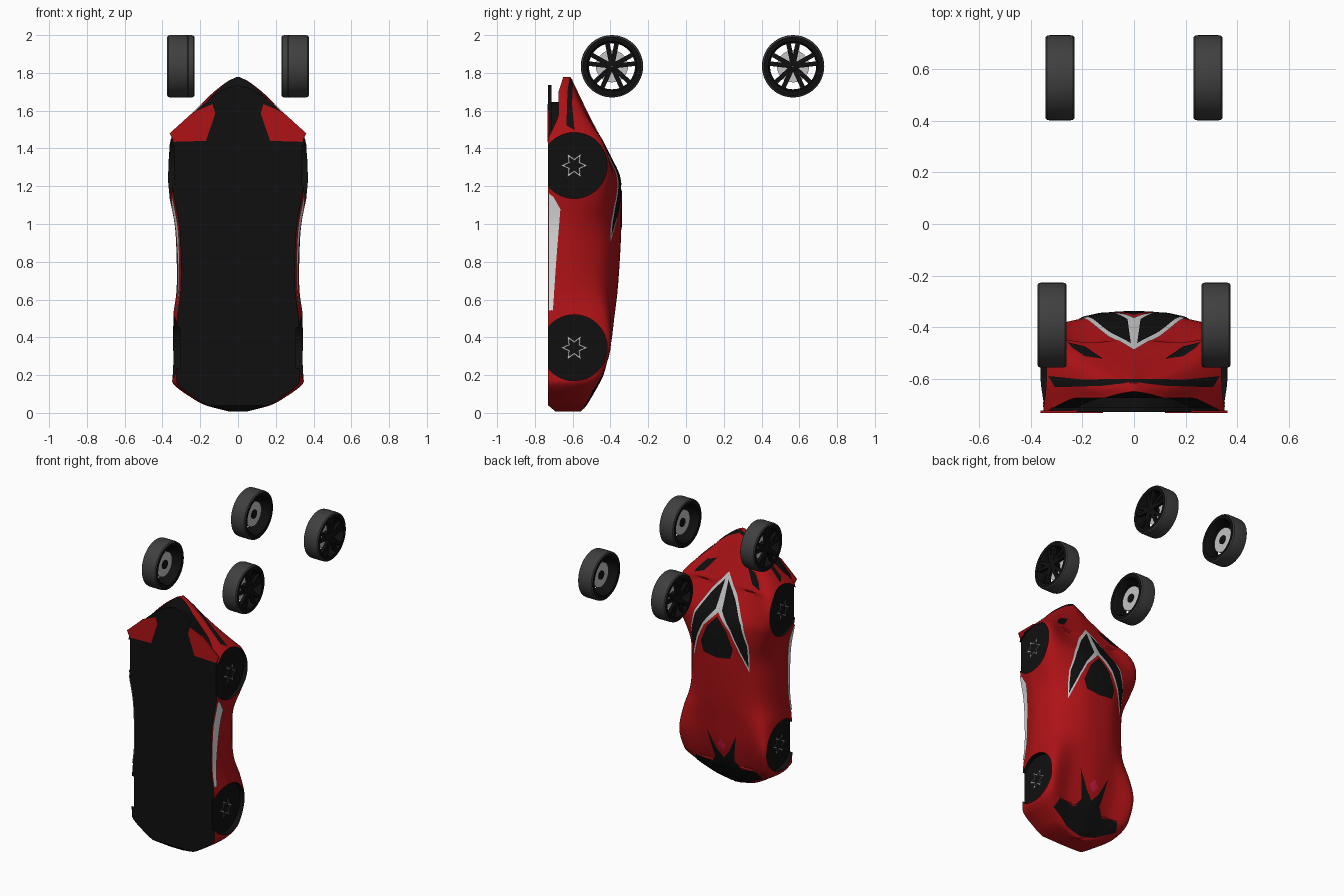
import bpy, bmesh, math
from mathutils import Vector, Matrix
from mathutils.bvhtree import BVHTree

if "Cube" in bpy.data.objects:
    bpy.data.objects.remove(bpy.data.objects["Cube"])


def material(name, r, g, b):
    m = bpy.data.materials.new(name)
    m.diffuse_color = (r, g, b, 1)
    m.use_nodes = True
    m.node_tree.nodes["Principled BSDF"].inputs["Base Color"].default_value = m.diffuse_color
    return m


RED = material("body red", .42, .006, .008)
BLACK = material("black", .005, .005, .005)
TREAD = material("tyre grey", .05, .05, .05)
SILVER = material("silver", .55, .55, .55)
WHITE = material("skirt white", .72, .72, .72)
PINK = material("lamp crimson", .6, .01, .06)


def finish(bm, name, mats, angle=35):
    me = bpy.data.meshes.new(name)
    bm.to_mesh(me)
    bm.free()
    ob = bpy.data.objects.new(name, me)
    bpy.context.collection.objects.link(ob)
    for m in mats:
        me.materials.append(m)
    smooth(ob, angle)
    return ob


def smooth(ob, angle=35):
    bpy.ops.object.select_all(action='DESELECT')
    ob.select_set(True)
    bpy.context.view_layer.objects.active = ob
    bpy.ops.object.shade_smooth_by_angle(angle=math.radians(angle))


# Body stations, tail to nose: z, widest half width, shoulder half width, shoulder y, roof y
ST = [(.008, .05, .04, -.57, -.556), (.04, .17, .15, -.55, -.53), (.08, .245, .21, -.525, -.505),
      (.15, .34, .30, -.485, -.465), (.2, .35, .325, -.45, -.44), (.35, .35, .338, -.408, -.40),
      (.5, .345, .315, -.42, -.38), (.65, .325, .28, -.45, -.362), (.85, .325, .27, -.45, -.348),
      (1.0, .335, .28, -.45, -.342), (1.15, .365, .335, -.435, -.342), (1.25, .38, .365, -.42, -.352),
      (1.35, .38, .365, -.42, -.40), (1.44, .372, .34, -.45, -.445), (1.5, .325, .29, -.49, -.475),
      (1.6, .225, .2, -.55, -.525), (1.7, .125, .1, -.595, -.573), (1.755, .055, .045, -.615, -.60),
      (1.777, .01, .008, -.62, -.612)]


def station(i, t):
    """Smooth value of every column between stations i and i+1."""
    a, b = ST[i], ST[i + 1]
    p, n = ST[max(i - 1, 0)], ST[min(i + 2, len(ST) - 1)]
    h = b[0] - a[0]
    out = [a[0] + t * h]
    for k in range(1, 5):
        ma, mb = (b[k] - p[k]) / (b[0] - p[0]), (n[k] - a[k]) / (n[0] - a[0])
        out.append((2*t**3 - 3*t*t + 1)*a[k] + (t**3 - 2*t*t + t)*h*ma
                   + (3*t*t - 2*t**3)*b[k] + (t**3 - t*t)*h*mb)
    return out


def curve(pts, n):
    """Catmull-Rom through 2D points."""
    P = [Vector(p) for p in pts]
    P = [2*P[0] - P[1]] + P + [Vector((-P[-2].x, P[-2].y))]
    out = []
    for i in range(1, len(P) - 2):
        for k in range(n):
            t = k / n
            a, b, c, d = P[i-1:i+3]
            out.append(.5*(2*b + (c-a)*t + (2*a-5*b+4*c-d)*t*t + (3*b-a-3*c+d)*t**3))
    return out + [P[-2]]


def ring(z, wm, ws, ys, yt):
    yb = -.73 + .055 * min(1, max(0, (z - 1.45) / .12)) + .025 * max(0, (z - 1.7) / .077)
    if z < .04:
        yb += (.04 - z) * 1.2
    half = curve([(wm*.93, yb), (wm, yb + .48*(ys-yb)), (ws, ys),
                  (ws*.52, yt - .018 if yt > -.45 else yt - .008), (0, yt)], 7)
    return [(p.x, p.y, z) for p in half] + [(-p.x, p.y, z) for p in reversed(half[:-1])]


# Body shell with black underside
bm = bmesh.new()
rings = [ring(*station(i, k / 5)) for i in range(len(ST) - 1) for k in range(5)] + [ring(*ST[-1])]
rows = [[bm.verts.new(c) for c in r] for r in rings]
m = len(rows[0])
for a, b in zip(rows, rows[1:]):
    for j in range(m):
        f = bm.faces.new((a[j], a[(j+1) % m], b[(j+1) % m], b[j]))
        f.material_index = int(j == m - 1)
bm.faces.new(rows[0])
bm.faces.new(rows[-1])
bmesh.ops.recalc_face_normals(bm, faces=bm.faces)
surface = BVHTree.FromBMesh(bm)
body = finish(bm, "car_body", [RED, BLACK])

# Wheel wells cut into both sides
WELLS = [(.345, .308), (1.31, .338)]
for zc, x0 in WELLS:
    for s in (1, -1):
        bm = bmesh.new()
        bmesh.ops.create_cone(bm, cap_ends=True, segments=48, radius1=.175, radius2=.175, depth=.2,
                              matrix=Matrix.Translation((s*(x0+.1), -.592, zc)) @ Matrix.Rotation(math.pi/2, 4, 'Y'))
        for f in bm.faces:
            f.material_index = 1
        cutter = finish(bm, "well_cutter", [RED, BLACK])
        cutter.hide_render = True
        mod = body.modifiers.new("well", 'BOOLEAN')
        mod.operation, mod.solver, mod.object = 'DIFFERENCE', 'EXACT', cutter
        bpy.context.view_layer.objects.active = body
        bpy.ops.object.modifier_apply(modifier=mod.name)
        bpy.data.objects.remove(cutter)
smooth(body)


def patch(name, pts, axis, mat, off=.003, mirror=True):
    """Lay a flat outline onto the body, dropped along the given axis."""
    bm = bmesh.new()
    place = {'y': lambda u, v: (u, 0, v), 'z': lambda u, v: (u, v, 0), 'x': lambda u, v: (0, u, v)}[axis]
    bm.faces.new([bm.verts.new(place(*p)) for p in pts])
    bmesh.ops.triangulate(bm, faces=bm.faces[:])
    k = 'xyz'.index(axis)
    for ax in range(3):
        if ax != k:
            no = Vector([float(i == ax) for i in range(3)])
            for i in range(-40, 90):
                bmesh.ops.bisect_plane(bm, geom=bm.verts[:] + bm.edges[:] + bm.faces[:],
                                       plane_co=no * i * .02, plane_no=no) if \
                    min(v.co[ax] for v in bm.verts) < i*.02 < max(v.co[ax] for v in bm.verts) else None
    d = Vector([-float(i == k) for i in range(3)])
    lost = []
    for v in bm.verts:
        hit, no, _, _ = surface.ray_cast(v.co - 3*d, d)
        if hit:
            v.co = hit + no * off
        else:
            lost.append(v)
    bmesh.ops.delete(bm, geom=lost, context='VERTS')
    if mirror:
        twin = bmesh.ops.duplicate(bm, geom=bm.verts[:] + bm.edges[:] + bm.faces[:])["geom"]
        for v in twin:
            if isinstance(v, bmesh.types.BMVert):
                v.co.x *= -1
        bmesh.ops.reverse_faces(bm, faces=[f for f in twin if isinstance(f, bmesh.types.BMFace)])
    for f in bm.faces:
        f.normal_update()
    finish(bm, name, [mat])


# Windscreen, roof, lamps, grille, tail and side skirts
patch("window_frame", [(0, 1.53), (.10, 1.405), (.19, 1.25), (.226, 1.1), (.217, .9),
                       (.15, 1.08), (.10, 1.18), (0, 1.285)], 'y', SILVER)
patch("window_glass", [(.012, 1.485), (.095, 1.38), (.178, 1.24), (.217, 1.1), (.212, .94),
                       (.158, 1.09), (.108, 1.195), (.025, 1.30)], 'y', BLACK, .006)
patch("roof_panel", [(0, 1.26), (.075, 1.18), (.125, 1.06), (.105, .99), (0, .975)], 'y', BLACK)
patch("headlight", [(.12, -.525), (.19, -.478), (.26, -.46), (.235, -.485), (.19, -.515)], 'z', BLACK)
patch("grille_wing", [(0, -.603), (.2, -.603), (.33, -.59), (.305, -.632), (.12, -.628), (0, -.614)], 'z', BLACK)
patch("tail_panel", [(0, .02), (.12, .045), (.26, .12), (.24, .18), (.12, .16), (.075, .22),
                     (.115, .42), (.05, .29), (0, .23)], 'y', BLACK)
patch("tail_lamp", [(0, .285), (.035, .33), (0, .375)], 'y', PINK)
patch("side_skirt", [(-.727, 1.165), (-.70, 1.145), (-.663, 1.08), (-.685, .8), (-.703, .54), (-.727, .54)],
      'x', WHITE, .008)


def plate(name, outline, y0, y1, mat):
    """Flat plate in the x-z plane from y0 to y1."""
    bm = bmesh.new()
    f = bm.faces.new([bm.verts.new((x, y0, z)) for x, z in outline])
    ext = bmesh.ops.extrude_face_region(bm, geom=[f])["geom"]
    for v in ext:
        if isinstance(v, bmesh.types.BMVert):
            v.co.y = y1
    bmesh.ops.recalc_face_normals(bm, faces=bm.faces)
    finish(bm, name, [mat])


# Front splitter, intake and red lower corners
arc = [(.335, 1.44), (.315, 1.5), (.22, 1.60), (.13, 1.68), (.06, 1.72), (0, 1.735)]
full = arc + [(-x, z) for x, z in reversed(arc[:-1])]
plate("splitter", full, -.73, -.712, BLACK)
plate("intake", [(x*.93, z - .09) for x, z in full], -.72, -.65, BLACK)
for s in (1, -1):
    plate("lower_corner", [(s*x, z) for x, z in [(.135, 1.635), (.12, 1.585), (.17, 1.44), (.34, 1.435),
                                                 (.362, 1.48), (.24, 1.59)]], -.733, -.724, RED)

# Six-pointed outline stars as the inner hubs of the wells
for zc, x0 in WELLS:
    for s in (1, -1):
        bm = bmesh.new()
        loops = []
        for w in (1, .72):
            loops.append([bm.verts.new((s*(x0+.012), -.592 + r*w*math.cos(i*math.pi/6),
                                        zc + r*w*math.sin(i*math.pi/6)))
                          for i in range(12) for r in [.072 if i % 2 == 0 else .036]])
        for i in range(12):
            j = (i+1) % 12
            q = (loops[0][i], loops[0][j], loops[1][j], loops[1][i])
            bm.faces.new(q if s > 0 else q[::-1])
        finish(bm, "hub_star", [SILVER])


def lathe(bm, profile, mats, segs=48):
    """Spin a closed (x, r) profile about the x axis."""
    rows = [[bm.verts.new((x, r*math.cos(a), r*math.sin(a))) for x, r in profile]
            for a in (2*math.pi*i/segs for i in range(segs))]
    n = len(profile)
    for i in range(segs):
        a, b = rows[i], rows[(i+1) % segs]
        for j in range(n):
            k = (j+1) % n
            bm.faces.new((a[j], a[k], b[k], b[j])).material_index = mats(j)


def wheel(x, y, z):
    s = 1 if x > 0 else -1
    bm = bmesh.new()
    # tyre and rim barrel
    lathe(bm, [(-.056, .132), (-.057, .155), (-.051, .163), (-.04, .165), (.04, .165),
               (.051, .163), (.057, .155), (.056, .132), (.04, .122), (-.04, .122)],
          lambda j: 0 if 1 <= j <= 5 else 1)
    # brake disc
    lathe(bm, [(-.015, .01), (-.015, .085), (.0, .085), (.0, .01)], lambda j: 2)
    # hub
    lathe(bm, [(-.02, .002), (-.02, .03), (.05, .03), (.055, .02), (.055, .002)], lambda j: 1)
    # five pairs of spokes
    for i in range(5):
        for side in (-1, 1):
            mat = (Matrix.Rotation(i*2*math.pi/5 + side*.2, 4, 'X') @ Matrix.Translation((.042, 0, .075))
                   @ Matrix.Diagonal((.02, .024, .108, 1)))
            for v in bmesh.ops.create_cube(bm, size=1, matrix=mat)["verts"]:
                for f in v.link_faces:
                    f.material_index = 1
    bmesh.ops.transform(bm, matrix=Matrix.Translation((x, y, z)) @ Matrix.Diagonal((s, 1, 1, 1)), verts=bm.verts)
    bmesh.ops.recalc_face_normals(bm, faces=bm.faces)
    finish(bm, "wheel", [TREAD, BLACK, SILVER])


# Loose wheels: a wide pair and a narrow pair
for half, y in ((.318, -.392), (.287, .567)):
    for s in (1, -1):
        wheel(s*half, y, 1.835)
